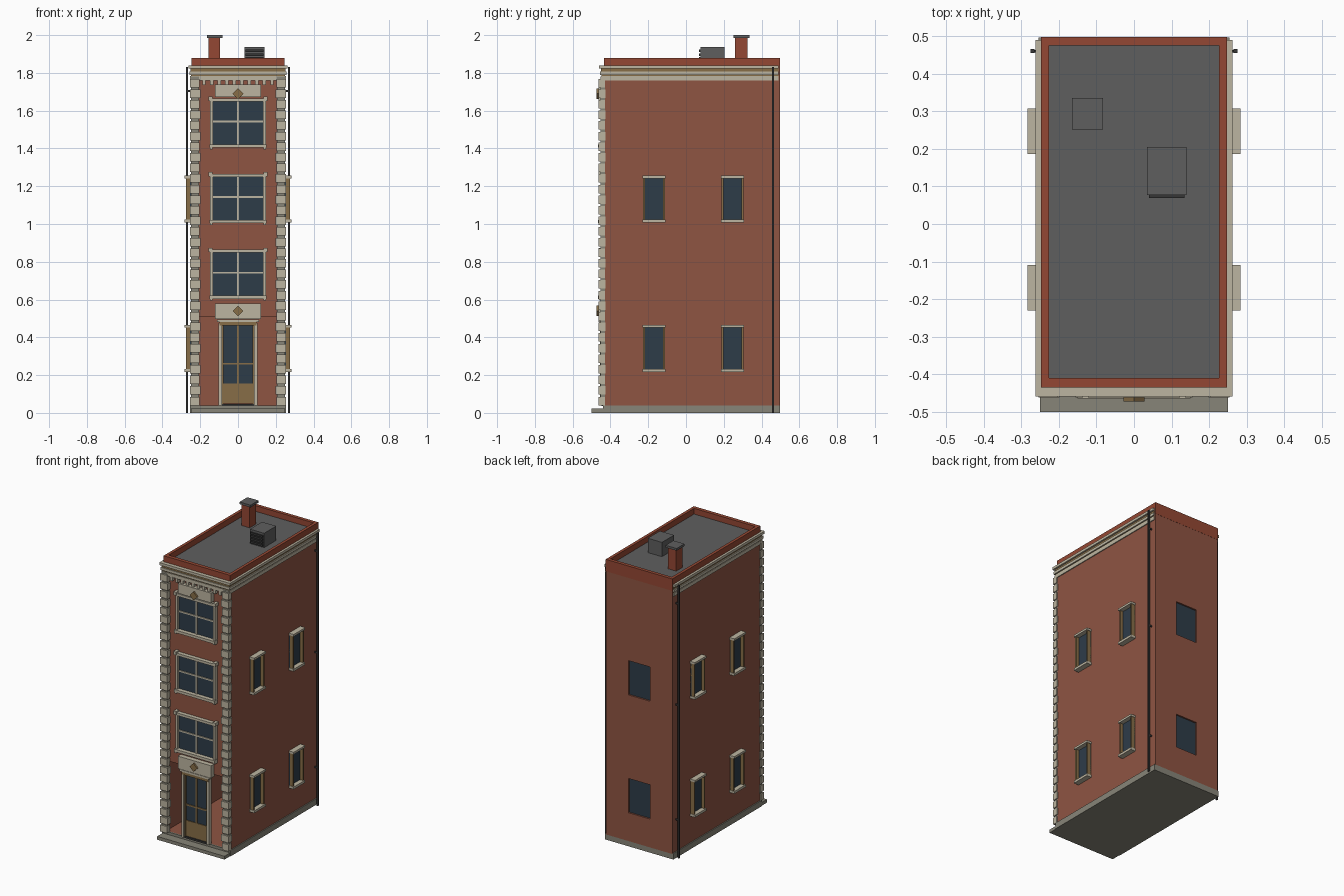
import bpy, bmesh, math
from mathutils import Matrix, Vector

cube = bpy.data.objects.get("Cube")
if cube:
    bpy.data.objects.remove(cube, do_unlink=True)


def material(name, *srgb):
    m = bpy.data.materials.new(name)
    m.use_nodes = True
    col = [((c + 0.055) / 1.055) ** 2.4 for c in srgb] + [1]
    m.diffuse_color = col
    m.node_tree.nodes["Principled BSDF"].inputs["Base Color"].default_value = col
    return m


BRICK = material("brick", 0.56, 0.33, 0.26)
RED = material("parapet_brick", 0.58, 0.28, 0.20)
STONE = material("pale_stone", 0.74, 0.71, 0.63)
BASE = material("grey_stone", 0.53, 0.52, 0.47)
WOOD = material("ochre_wood", 0.53, 0.43, 0.28)
GLASS = material("dark_glass", 0.18, 0.235, 0.285)
ROOF = material("roof_grey", 0.37, 0.37, 0.37)
IRON = material("dark_iron", 0.21, 0.21, 0.21)


def boxes(name, mat, *spans):
    """One object made of boxes, each given as x0, x1, y0, y1, z0, z1."""
    bm = bmesh.new()
    for x0, x1, y0, y1, z0, z1 in spans:
        lo, hi = Vector((x0, y0, z0)), Vector((x1, y1, z1))
        mtx = Matrix.Translation((lo + hi) / 2) @ Matrix.Diagonal((*(hi - lo), 1))
        bmesh.ops.create_cube(bm, size=1, matrix=mtx)
    me = bpy.data.meshes.new(name)
    bm.to_mesh(me)
    bm.free()
    me.materials.append(mat)
    ob = bpy.data.objects.new(name, me)
    bpy.context.collection.objects.link(ob)
    return ob


def both(*spans):
    """The spans together with their mirror images in x."""
    return [*spans, *[(-s[1], -s[0], *s[2:]) for s in spans]]


def cut(ob, name, *spans):
    cutter = boxes(name, ob.data.materials[0], *spans)
    cutter.hide_render = True
    cutter.hide_set(True)
    cutter.display_type = 'WIRE'
    mod = ob.modifiers.new(name, 'BOOLEAN')
    mod.operation, mod.solver, mod.object = 'DIFFERENCE', 'EXACT', cutter


FRONT = -0.43
side_rows = (0.225, 1.015)
side_columns = (-0.17, 0.247)

# Shell with an open ground floor and recessed rear windows
shell = boxes("brick_walls", BRICK, (-0.247, 0.247, FRONT, 0.497, 0.035, 1.84))
cut(shell, "ground_floor_cutter", (-0.228, 0.228, -0.6, 0.47, 0.04, 0.51))
cut(shell, "rear_window_cutter",
    *[(-0.08, 0.08, 0.485, 0.6, z, z + 0.23) for z in side_rows])
boxes("rear_glass", GLASS,
      *[(-0.079, 0.079, 0.483, 0.488, z + 0.001, z + 0.229) for z in side_rows])

# Base
boxes("plinth", BASE, (-0.254, 0.254, -0.44, 0.497, 0, 0.04))
boxes("front_step", BASE, (-0.25, 0.25, -0.5, -0.43, 0, 0.022))

# Corner stones, alternating long and short
stones, joints = [], []
count = 31
pitch = 1.74 / count
for i in range(count):
    z = 0.04 + i * pitch
    grow = 0.005 if i % 2 else 0
    stones.append((0.204 - grow, 0.254, -0.462, FRONT + grow, z, z + pitch * 0.8))
    joints.append((0.207, 0.249, -0.452, FRONT + 0.002, z + pitch * 0.8, z + pitch))
boxes("corner_stones", STONE, *both(*stones))
boxes("corner_stone_joints", BASE, *both(*joints))

# Cornice wrapping the front and sides, with toothed course below
for name, mat, out, z0, z1 in (("cornice_lower", STONE, 0.006, 1.76, 1.783),
                               ("cornice_lower_groove", WOOD, 0.002, 1.783, 1.79),
                               ("cornice_middle", STONE, 0.01, 1.79, 1.808),
                               ("cornice_upper_groove", WOOD, 0.004, 1.808, 1.823),
                               ("cornice_upper", STONE, 0.015, 1.823, 1.84)):
    w = 0.247 + out
    boxes(name, mat, (-w, w, -0.445 - out, FRONT + 0.01, z0, z1),
          *both((0.24, w, FRONT, 0.49, z0, z1)))
boxes("cornice_teeth", STONE,
      *[(x - 0.009, x + 0.009, -0.452, FRONT, 1.735, 1.762)
        for x in [-0.18 + 0.04 * i for i in range(10)]])

# Parapet and roof
boxes("parapet", RED,
      (-0.247, 0.247, -0.435, -0.41, 1.838, 1.88),
      (-0.247, 0.247, 0.475, 0.498, 1.80, 1.88),
      *both((0.227, 0.247, -0.41, 0.475, 1.838, 1.88)))
boxes("roof_deck", ROOF, (-0.227, 0.227, -0.41, 0.475, 1.83, 1.842))

# Chimney
boxes("chimney_shaft", RED, (-0.155, -0.095, 0.26, 0.325, 1.84, 1.985))
boxes("chimney_cap", ROOF, (-0.165, -0.083, 0.252, 0.335, 1.985, 2.0))

# Roof vent with louvres on its front
boxes("roof_vent", ROOF, (0.035, 0.14, 0.077, 0.205, 1.84, 1.938))
boxes("vent_louvres", IRON,
      *[(0.04, 0.135, 0.069, 0.078, z, z + 0.013) for z in (1.85, 1.87, 1.89, 1.91)])

# Drainpipes
boxes("drainpipes", IRON, *both((0.265, 0.275, 0.455, 0.466, 0, 1.83)))
boxes("pipe_brackets", IRON,
      *both(*[(0.245, 0.268, 0.457, 0.464, z, z + 0.01) for z in (0.25, 1.02, 1.7)]))

# Front windows
glass, frames, bars = [], [], []
for z in (0.61, 1.01, 1.41):
    top = z + 0.25
    glass.append((-0.133, 0.133, -0.437, FRONT, z + 0.01, top))
    frames += both((0.132, 0.148, -0.453, FRONT, z + 0.01, top))
    frames += [(-0.15, 0.15, -0.465, FRONT, z - 0.006, z + 0.012),
               (-0.147, 0.147, -0.457, FRONT, top - 0.012, top + 0.005),
               *both((0.136, 0.156, -0.462, FRONT, top - 0.008, top + 0.014)),
               *both((0.136, 0.148, -0.459, FRONT, z - 0.016, z - 0.004))]
    bars += [(-0.005, 0.005, -0.443, -0.434, z + 0.01, top),
             (-0.133, 0.133, -0.443, -0.434, z + 0.127, z + 0.137)]
boxes("front_glass", GLASS, *glass)
boxes("front_window_frames", STONE, *frames)
boxes("front_window_bars", STONE, *bars)

# Side windows with deep surrounds
glass, jambs, ledges = [], [], []
for y in side_columns:
    for z in side_rows:
        a, b, top = y - 0.058, y + 0.058, z + 0.235
        glass.append((0.24, 0.253, a, b, z, top))
        jambs += [(0.245, 0.275, a, a + 0.01, z, top),
                  (0.245, 0.275, b - 0.01, b, z, top)]
        ledges += [(0.245, 0.283, a - 0.003, b + 0.003, z - 0.008, z + 0.008),
                   (0.245, 0.283, a - 0.003, b + 0.003, top - 0.008, top + 0.006)]
boxes("side_glass", GLASS, *both(*glass))
boxes("side_window_jambs", WOOD, *both(*jambs))
boxes("side_window_ledges", STONE, *both(*ledges))

# Front door
boxes("door_surround", STONE, *both((0.086, 0.102, -0.455, -0.425, 0.04, 0.475)))
boxes("door_lintel", WOOD, (-0.098, 0.098, -0.458, -0.425, 0.463, 0.482))
boxes("door_cornice", STONE, (-0.11, 0.11, -0.462, -0.425, 0.482, 0.495))
boxes("door_glass", GLASS, (-0.08, 0.08, -0.437, -0.43, 0.15, 0.465))
boxes("door_panel", WOOD, (-0.08, 0.08, -0.442, -0.428, 0.05, 0.155))
boxes("door_rails", WOOD, *both((0.076, 0.087, -0.446, -0.425, 0.04, 0.465)),
      (-0.005, 0.005, -0.443, -0.428, 0.15, 0.465),
      (-0.08, 0.08, -0.443, -0.428, 0.255, 0.265))
boxes("door_threshold", IRON, (-0.085, 0.085, -0.447, -0.428, 0.036, 0.048))

# Stone plaques with diamond ornaments
boxes("plaques", STONE, (-0.123, 0.123, -0.462, -0.425, 0.497, 0.58),
      (-0.123, 0.123, -0.462, -0.425, 1.672, 1.738))
for name, z in (("lower_diamond", 0.54), ("upper_diamond", 1.69)):
    d = boxes(name, WOOD, (-0.02, 0.02, -0.473, -0.46, -0.02, 0.02))
    d.rotation_euler.y = math.pi / 4
    d.location.z = z
